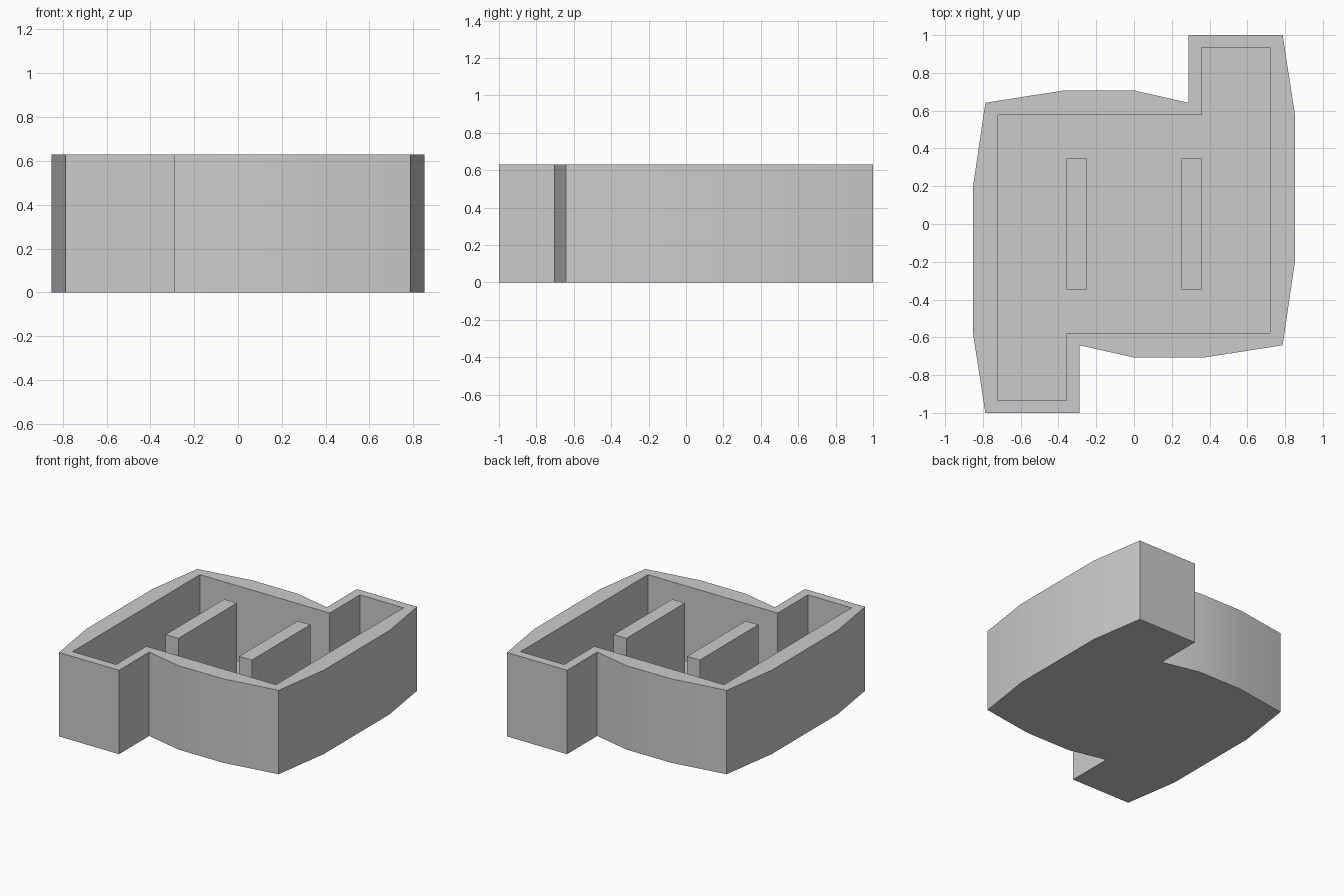
import bpy, bmesh

if "Cube" in bpy.data.objects:
    bpy.data.objects.remove(bpy.data.objects["Cube"])

HEIGHT, FLOOR = 0.63, 0.065


def prism(name, half, z0, z1):
    """Extrude an outline made of half a loop plus its half-turn copy."""
    outline = half + [(-x, -y) for x, y in half]
    bm = bmesh.new()
    face = bm.faces.new([bm.verts.new((x, y, z0)) for x, y in outline])
    ext = bmesh.ops.extrude_face_region(bm, geom=[face])["geom"]
    top = [g for g in ext if isinstance(g, bmesh.types.BMVert)]
    bmesh.ops.translate(bm, verts=top, vec=(0, 0, z1 - z0))
    bmesh.ops.recalc_face_normals(bm, faces=bm.faces)
    mesh = bpy.data.meshes.new(name)
    bm.to_mesh(mesh)
    bm.free()
    obj = bpy.data.objects.new(name, mesh)
    bpy.context.collection.objects.link(obj)
    return obj


# Outer body with gently bowed sides and two opposite corner wings
body = prism("tray_body", [
    (-0.787, -1), (-0.288, -1), (-0.288, -0.642), (0, -0.707), (0.37, -0.707),
    (0.787, -0.642), (0.852, -0.2), (0.852, 0.58)], 0, HEIGHT)

# Straight-sided cavity
cavity = prism("cavity_cutter", [
    (-0.72, -0.935), (-0.358, -0.935), (-0.358, -0.577), (0.72, -0.577)],
    FLOOR, HEIGHT + 0.2)

cut = body.modifiers.new("hollow", "BOOLEAN")
cut.operation = "DIFFERENCE"
cut.solver = "EXACT"
cut.object = cavity
bpy.context.view_layer.objects.active = body
body.select_set(True)
bpy.ops.object.modifier_apply(modifier=cut.name)
bpy.data.objects.remove(cavity)
bpy.ops.object.shade_smooth_by_angle(angle=0.5)

# Two upright ribs standing on the floor
for side, name in ((-1, "left_rib"), (1, "right_rib")):
    rib = prism(name, [(-0.053, -0.347), (0.053, -0.347)], FLOOR, HEIGHT)
    rib.location.x = side * 0.305
